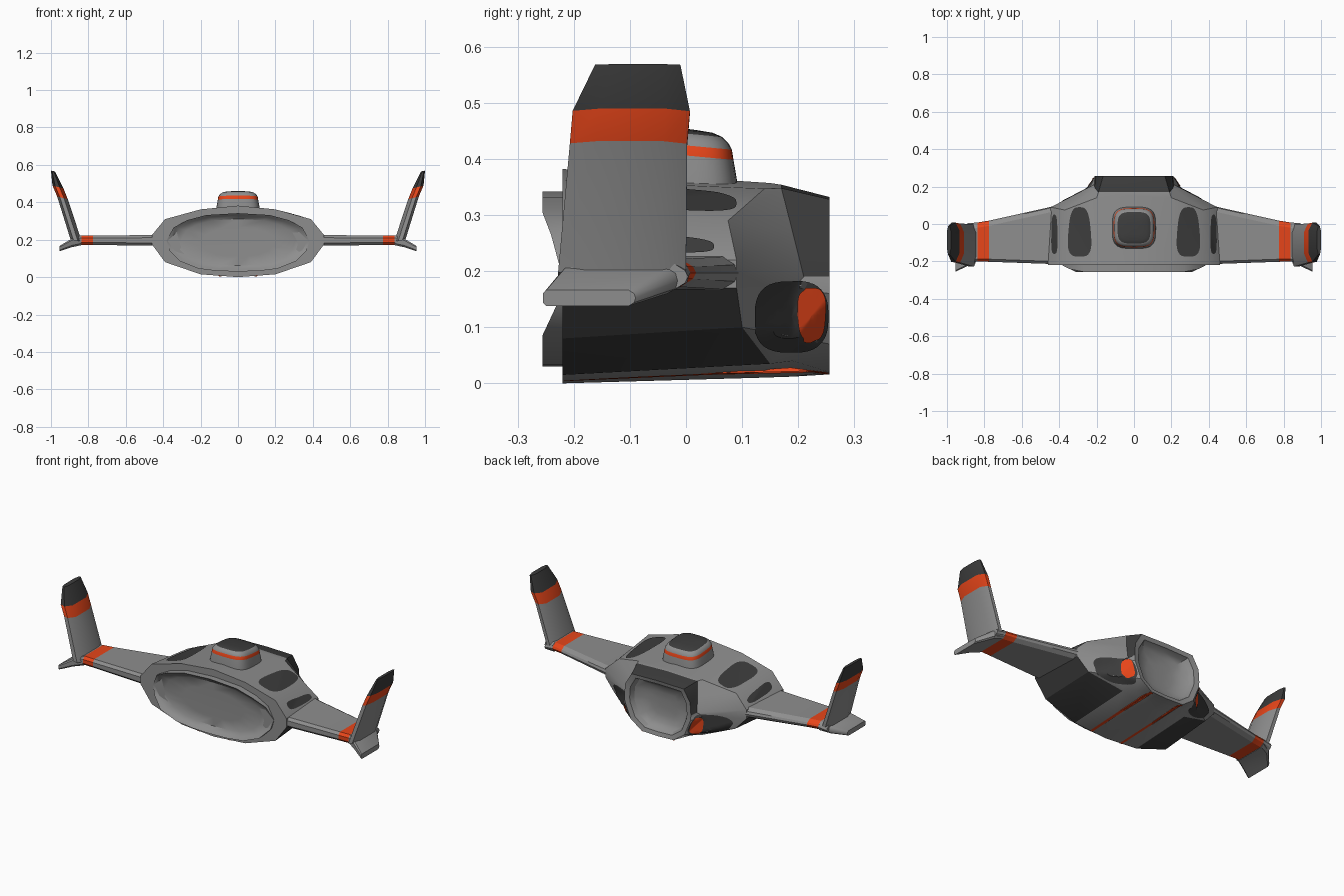
import bpy, bmesh, math
from mathutils import Vector
from mathutils.bvhtree import BVHTree

if "Cube" in bpy.data.objects:
    bpy.data.objects.remove(bpy.data.objects["Cube"])


def material(name, colour):
    m = bpy.data.materials.new(name)
    m.diffuse_color = (*colour, 1)
    m.use_nodes = True
    m.node_tree.nodes["Principled BSDF"].inputs["Base Color"].default_value = m.diffuse_color
    return m


GREY = material("hull_grey", (0.27, 0.27, 0.27))
DARK = material("dark_panel", (0.045, 0.045, 0.045))
ORANGE = material("orange_band", (0.8, 0.06, 0.01))


def loft(name, rings, paint=lambda i, j: 0, mirror=False, angle=30):
    """Skin a list of closed rings, cap both ends, colour faces by (ring, side)."""
    bm = bmesh.new()
    vs = [[bm.verts.new(p) for p in r] for r in rings]
    n = len(rings[0])
    for i in range(len(vs) - 1):
        for j in range(n):
            k = (j + 1) % n
            f = bm.faces.new((vs[i][j], vs[i][k], vs[i + 1][k], vs[i + 1][j]))
            f.material_index = paint(i, j)
    bm.faces.new(vs[0]).material_index = paint(0, 0)
    bm.faces.new(vs[-1]).material_index = paint(len(vs) - 2, 0)
    bmesh.ops.recalc_face_normals(bm, faces=bm.faces)
    return finish(name, bm, (GREY, DARK, ORANGE), mirror, angle)


def finish(name, bm, mats, mirror=False, angle=30):
    me = bpy.data.meshes.new(name)
    bm.to_mesh(me)
    bm.free()
    for m in mats:
        me.materials.append(m)
    me.shade_smooth()
    me.set_sharp_from_angle(angle=math.radians(angle))
    ob = bpy.data.objects.new(name, me)
    bpy.context.collection.objects.link(ob)
    if mirror:
        ob.modifiers.new("mirror", 'MIRROR')
    return ob


def whole(half):
    """Half section (bottom to top, x >= 0) to a full ring."""
    return half + [(-x, y, z) for x, y, z in half[-2:0:-1]]


def shrink(ring, s, y, cz):
    return [(px * s, y, cz + (pz - cz) * s) for px, _, pz in ring]


def rounded(n, power):
    out = []
    for i in range(n):
        a = 2 * math.pi * i / n
        c, s = math.cos(a), math.sin(a)
        out.append((math.copysign(abs(c) ** (2 / power), c),
                    math.copysign(abs(s) ** (2 / power), s)))
    return out


# Main hull: wide front section, bent shoulder, tail nozzle with dished recess
Y = -0.22
front = whole([(0, Y, 0), (.2, Y, .015), (.39, Y, .08), (.46, Y, .175),
               (.46, Y, .225), (.39, Y, .31), (.2, Y, .362), (0, Y, .382)])
shoulder = whole([(0, .13, .01), (.2, .15, .035), (.38, .10, .10), (.445, .09, .17),
                  (.445, .09, .22), (.37, .075, .29), (.2, .14, .347), (0, .15, .357)])
neck = whole([(0, .19, .012), (.15, .19, .04), (.25, .19, .083), (.25, .19, .17),
              (.215, .21, .19), (.207, .19, .27), (.19, .17, .348), (0, .17, .354)])
Y = 0.256
tail = whole([(0, Y, .016), (.1, Y, .02), (.17, Y, .07), (.207, Y, .16),
              (.21, Y, .19), (.205, Y, .26), (.165, Y, .328), (0, Y, .332)])


def hull_paint(i, j):
    side = min(j, 13 - j)
    if i == 0:
        return 1 if side in (1, 2) else 0
    return 1 if i == 2 and side >= 4 else 0


dish = [shrink(tail, s, y, .175) for s, y in
        ((.86, .25), (.8, .225), (.65, .205), (.4, .195), (.15, .193))]
hull = loft("hull", [front, shoulder, neck, tail] + dish, hull_paint)

# Front intake lip with shallow concave dish
lip = whole([(x, -.22 - .036 * min(1, (.385 - x) / .07), z) for x, z in
             ((0, .03), (.11, .033), (.21, .045), (.31, .085), (.365, .14), (.382, .195),
              (.345, .265), (.27, .305), (.17, .332), (0, .342))])
base = [(x, -.20, z) for x, y, z in lip]
inner = [[(x * s, y + d, .19 + (z - .19) * s) for x, y, z in lip]
         for s, d in ((.97, .004), (.92, .015))]
bowl = [shrink(lip, s, y, .19) for s, y in ((.8, -.2235), (.5, -.222), (.15, -.2215))]
loft("front_intake", [base, lip] + inner + bowl, angle=40)


# Wings: chamfered slabs with an orange band near the tip
def slab(x, y0, y1, z0, z1, c=.014):
    return [(x, y0 + c, z0), (x, y1 - 2 * c, z0), (x, y1 - .4 * c, z0 + c), (x, y1, (z0 + z1) / 2),
            (x, y1 - .4 * c, z1 - c), (x, y1 - 2 * c, z1), (x, y0 + c, z1),
            (x, y0, z1 - c), (x, y0, z0 + c)]


loft("wing", [slab(.38, -.215, .11, .163, .23), slab(.46, -.213, .088, .168, .225),
              slab(.775, -.202, .018, .172, .222), slab(.838, -.2, .008, .172, .222),
              slab(.89, -.21, .004, .165, .215)],
     lambda i, j: 2 if i == 2 else 0, mirror=True)


# Upright tip fins: canted outward, orange band and dark cap
def blade(xi, xo, y0, y1, z, tilt):
    w, d = xo - xi, y1 - y0
    sec = ((0, .22), (.35, 0), (.75, 0), (1, .22), (1, .8), (.7, 1), (.35, 1), (0, .8))
    return [(xi + w * a, y0 + d * b, z + tilt * (a - .5)) for a, b in sec]


loft("tip_fin", [blade(.835, .895, -.228, .0, .195, .01), blade(.91, .967, -.207, .002, .424, .015),
                 blade(.933, .992, -.202, .007, .482, .015), blade(.978, 1.0, -.162, -.01, .567, .004)],
     lambda i, j: (0, 2, 1)[i], mirror=True)

# Small drooping fins below the wing tips
loft("lower_fin", [slab(.84, -.2, .006, .17, .22, .01), slab(.89, -.225, -.015, .16, .205, .009),
                   slab(.955, -.255, -.09, .138, .166, .006)], mirror=True)

# Roof turret: rounded-square dome, orange band and dark top
shape = rounded(40, 3.6)
turret = []
for r, z in ((.118, .34), (.115, .375), (.109, .408), (.106, .426), (.099, .438),
             (.088, .447), (.07, .453), (.04, .455), (.01, .456)):
    turret.append([(r * u, -.02 + r * .96 * v, z - .09 * r * v) for u, v in shape])
loft("roof_turret", turret, lambda i, j: 2 if i == 2 else (1 if i >= 5 else 0), angle=50)

# Surface panels: outlines projected onto the hull
bm = bmesh.new()
bm.from_mesh(hull.data)
tree = BVHTree.FromBMesh(bm)
bm.free()


def panel(name, mat, a, b, axis, side, power=3, taper=0, lift=.003):
    """a, b: ranges of the two outline axes; axis: viewing side of the hull."""
    bm = bmesh.new()
    rings = []
    for s in (1, .8, .6, .4, .2, .02):
        ring = []
        for u, v in rounded(36, power):
            u, v = u * s, v * s
            p = (a[0] + a[1]) / 2 + (a[1] - a[0]) / 2 * u * (1 - taper * v)
            q = (b[0] + b[1]) / 2 + (b[1] - b[0]) / 2 * v
            if axis == 'side':
                start, ray = Vector((2 * side, p, q)), Vector((-side, 0, 0))
            else:
                up = 1 if axis == 'top' else -1
                start, ray = Vector((p * side, q, 2 * up)), Vector((0, 0, -up))
            hit, normal = tree.ray_cast(start, ray)[:2]
            if normal.dot(ray) > 0:
                normal = -normal
            ring.append(bm.verts.new(hit + normal * lift))
        rings.append(ring)
    for r0, r1 in zip(rings, rings[1:]):
        for j in range(36):
            k = (j + 1) % 36
            bm.faces.new((r0[j], r0[k], r1[k], r1[j]))
    cap = bm.faces.new(rings[-1])
    bm.normal_update()
    out = Vector((side, 0, 0)) if axis == 'side' else Vector((0, 0, 1 if axis == 'top' else -1))
    if cap.normal.dot(out) < 0:
        bmesh.ops.reverse_faces(bm, faces=bm.faces[:])
    finish(name, bm, (mat,))


for side, word in ((1, "right"), (-1, "left")):
    panel(word + "_roof_window", DARK, (.23, .35), (-.175, .09), 'top', side, 3.2, .18)
    panel(word + "_slit_window", DARK, (.407, .44), (-.16, .05), 'top', side, 3.2, .1)
    panel(word + "_side_window", DARK, (.12, .252), (.057, .182), 'side', side, 2.8)
    panel(word + "_tail_light", ORANGE, (.195, .245), (.077, .168), 'side', side, 3.2, -.1, .006)
    panel(word + "_belly_stripe", ORANGE, (.088, .104), (-.218, .254), 'belly', side, 30)
